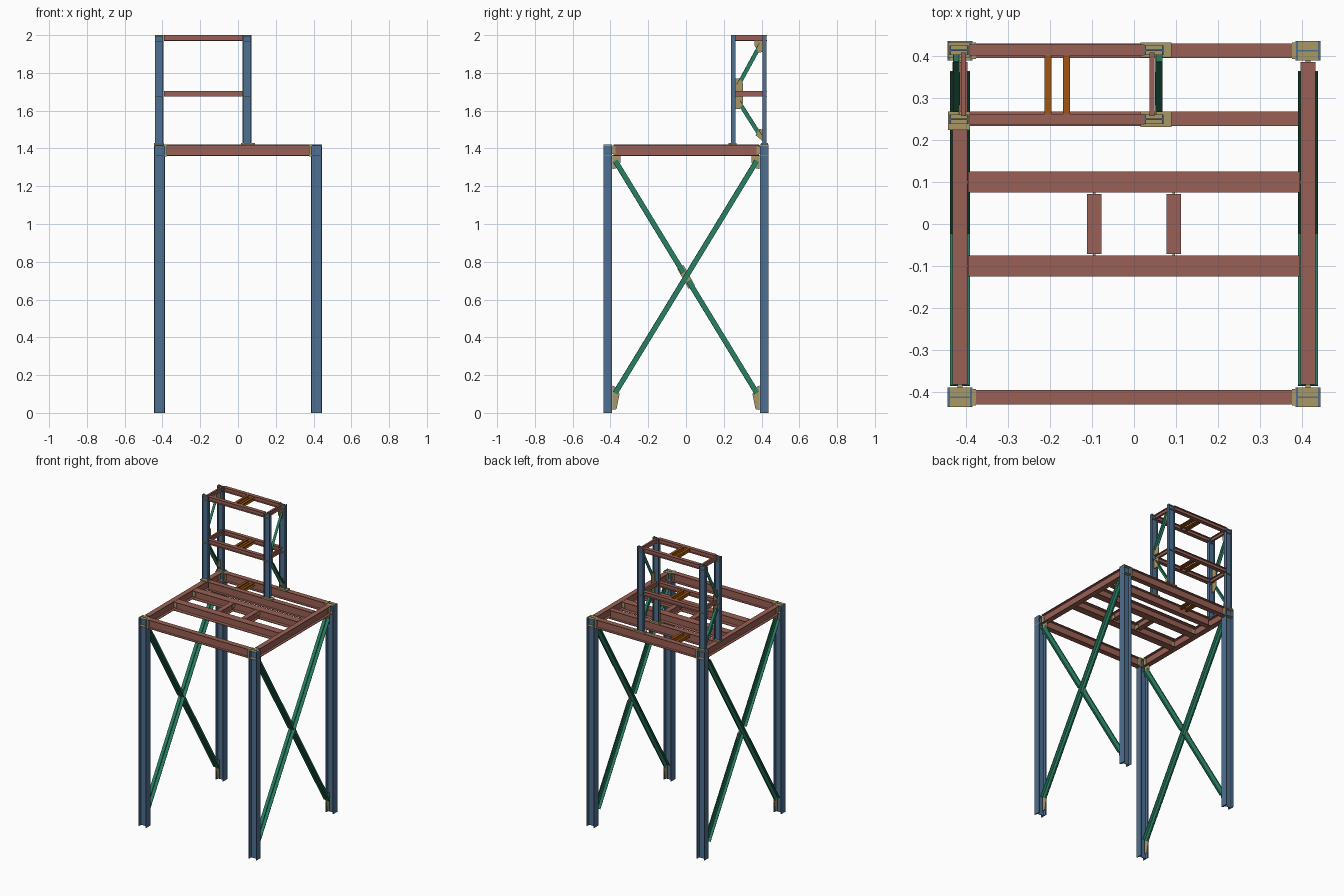
import bpy
import bmesh
from mathutils import Vector

if "Cube" in bpy.data.objects:
    bpy.data.objects.remove(bpy.data.objects["Cube"])


def mat(name, rgb):
    """Material from a display colour, stored as linear."""
    m = bpy.data.materials.new(name)
    m.diffuse_color = (*[((c + 0.055) / 1.055) ** 2.4 for c in rgb], 1)
    m.use_nodes = True
    m.node_tree.nodes["Principled BSDF"].inputs["Base Color"].default_value = m.diffuse_color
    return m


BLUE = mat("column_blue", (0.31, 0.44, 0.57))
RED = mat("beam_red", (0.60, 0.375, 0.33))
GREEN = mat("brace_green", (0.16, 0.50, 0.39))
KHAKI = mat("plate_khaki", (0.66, 0.60, 0.40))
ORANGE = mat("joist_orange", (0.62, 0.33, 0.06))


def i_prof(w, d, tf=0.004, tw=0.003):
    a, b, t, f = w / 2, d / 2, tw / 2, d / 2 - tf
    return [(-a, -b), (a, -b), (a, -f), (t, -f), (t, f), (a, f),
            (a, b), (-a, b), (-a, f), (-t, f), (-t, -f), (-a, -f)]


def c_prof(w, d, t=0.003):
    a, b = w / 2, d / 2
    return [(-a, -b), (a, -b), (a, -b + t), (-a + t, -b + t),
            (-a + t, b - t), (a, b - t), (a, b), (-a, b)]


def l_prof(w, d, t=0.003):
    a, b = w / 2, d / 2
    return [(-a, -b), (a, -b), (a, -b + t), (-a + t, -b + t), (-a + t, b), (-a, b)]


def sweep(name, prof, p, q, up, m):
    """Extrude a profile from p to q; profile height follows up."""
    p, q, up = Vector(p), Vector(q), Vector(up)
    axis = (q - p).normalized()
    side = axis.cross(up).normalized()
    up = side.cross(axis)
    n = len(prof)
    bm = bmesh.new()
    ends = [[bm.verts.new(o + side * u + up * v) for u, v in prof] for o in (p, q)]
    bm.faces.new(ends[0])
    bm.faces.new(ends[1][::-1])
    for i in range(n):
        j = (i + 1) % n
        bm.faces.new((ends[0][i], ends[1][i], ends[1][j], ends[0][j]))
    bmesh.ops.recalc_face_normals(bm, faces=bm.faces)
    me = bpy.data.meshes.new(name)
    bm.to_mesh(me)
    bm.free()
    me.materials.append(m)
    ob = bpy.data.objects.new(name, me)
    bpy.context.collection.objects.link(ob)
    return ob


X, Y, Z = (1, 0, 0), (0, 1, 0), (0, 0, 1)


def box(name, lo, hi, m=KHAKI):
    a, b = (hi[0] - lo[0]) / 2, (hi[1] - lo[1]) / 2
    x, y = (hi[0] + lo[0]) / 2, (hi[1] + lo[1]) / 2
    return sweep(name, [(-a, -b), (a, -b), (a, b), (-a, b)], (x, y, lo[2]), (x, y, hi[2]), Y, m)


def gusset(name, x, yz, t=0.004):
    """Flat plate in the yz plane."""
    return sweep(name, [(-y, z) for y, z in yz], (x - t / 2, 0, 0), (x + t / 2, 0, 0), Z, KHAKI)


CX, CY, TOP, BZ = 0.4155, 0.4135, 1.42, 1.39

# Main columns with stiffeners and beam clips
for sx in (-1, 1):
    for sy in (-1, 1):
        x, y = sx * CX, sy * CY
        sweep("main_column", i_prof(0.046, 0.058, 0.005, 0.004), (x, y, 0), (x, y, TOP), X, BLUE)
        for z in (1.362, 1.414):
            box("column_stiffener", (x - 0.0295, y - 0.0235, z), (x + 0.0295, y + 0.0235, z + 0.004))
        e = sx * 0.382
        box("beam_end_plate", (e - 0.005, y - 0.02, 1.358), (e + 0.005, y + 0.02, TOP))
        box("side_beam_clip", (x - 0.006, sy * 0.385 - 0.012, 1.37), (x + 0.006, sy * 0.385 + 0.012, 1.41))

# Platform beams: perimeter, inner and short trimmers
for s in (-1, 1):
    sweep("platform_long_beam", i_prof(0.035, 0.06), (-0.38, s * CY, BZ), (0.38, s * CY, BZ), Z, RED)
    sweep("platform_side_beam", i_prof(0.035, 0.06), (s * CX, -0.383, BZ), (s * CX, 0.387, BZ), Z, RED)
    sweep("platform_inner_beam", i_prof(0.05, 0.06), (-0.396, s * 0.1, BZ), (0.396, s * 0.1, BZ), Z, RED)
    sweep("platform_trimmer", i_prof(0.035, 0.05), (s * 0.095, -0.072, 1.395), (s * 0.095, 0.072, 1.395), Z, RED)
    for t in (-1, 1):
        box("inner_beam_clip", (s * 0.4 - 0.01, t * 0.1 - 0.004, 1.37), (s * 0.4 + 0.01, t * 0.1 + 0.004, 1.41))
        box("trimmer_clip", (s * 0.095 - 0.003, t * 0.085 - 0.015, 1.38), (s * 0.095 + 0.003, t * 0.085 + 0.015, 1.41))
sweep("tower_support_beam", i_prof(0.035, 0.06), (-0.396, 0.251, BZ), (0.393, 0.251, BZ), Z, RED)

# Crossed double-angle braces on both sides, one run split at the centre plate
for s in (-1, 1):
    x = s * CX
    for o in (-1, 1):
        # leg against the plate, other leg standing outward
        ang = [(u, -o * v) for u, v in l_prof(0.028, 0.022)]
        ang = [(u, -v) for u, v in ang]

        def at(k, d):
            return (x + o * 0.013, k * 0.375 * d, 0.72 + 0.615 * d)
        sweep("side_brace", ang, at(1, -1), at(1, 1), X, GREEN)
        sweep("side_brace_upper", ang, at(-1, 0.035), at(-1, 1), X, GREEN)
        sweep("side_brace_lower", ang, at(-1, -1), at(-1, -0.035), X, GREEN)
    gusset("brace_centre_plate", x, [(-0.046, 0.763), (-0.013, 0.783), (0.046, 0.677), (0.013, 0.657)])
    for k in (-1, 1):
        gusset("brace_foot_plate", x, [(k * y, z) for y, z in
               ((0.39, 0.015), (0.39, 0.145), (0.378, 0.14), (0.352, 0.10), (0.368, 0.02))])
        gusset("brace_head_plate", x, [(k * y, z) for y, z in
               ((0.39, 1.365), (0.39, 1.29), (0.37, 1.295), (0.346, 1.325), (0.346, 1.365))])

# Tower columns on base plates
TX, TY = (-0.4175, 0.048), (0.250, 0.415)
for x in TX:
    for y in TY:
        sweep("tower_column", i_prof(0.022, 0.046, 0.004, 0.003), (x, y, 1.426), (x, y, 2.0), X, BLUE)
        wide = 0.026 if x < 0 else 0.037
        deep = 0.026 if x < 0 and y < 0.3 else 0.018
        px = x if x < 0 else x + 0.004
        box("tower_base_plate", (px - wide, y - deep, 1.42), (px + wide, y + 0.018, 1.428))
        for z in (1.672, 1.967, 1.993):
            box("tower_stiffener", (x - 0.019, y - 0.011, z), (x + 0.019, y + 0.011, z + 0.003))

# Tower beams at two levels
for z in (1.69, 1.985):
    for y in TY:
        sweep("tower_long_beam", i_prof(0.026, 0.03, 0.003), (-0.393, y, z), (0.025, y, z), Z, RED)
    for x in (-0.407, 0.043):
        sweep("tower_side_beam", c_prof(0.013, 0.03), (x, TY[0] + 0.008, z), (x, TY[1] - 0.006, z), Z, RED)

# Small joists at platform and tower levels
for z in (1.405, 1.693, 1.988):
    for x in (-0.205, -0.161):
        sweep("joist", c_prof(0.017, 0.022), (x, 0.263, z), (x, 0.402, z), Z, ORANGE)

# Tower side braces and plates
for x, s in ((-0.424, -1), (0.059, 1)):
    ang = l_prof(0.022, 0.017)
    sweep("tower_brace_upper", ang, (x, 0.277, 1.735), (x, 0.396, 1.953), X, GREEN)
    sweep("tower_brace_lower", ang, (x, 0.277, 1.65), (x, 0.396, 1.463), X, GREEN)
    g = x - s * 0.007
    gusset("tower_mid_plate_upper", g, [(0.26, 1.705), (0.302, 1.705), (0.302, 1.745), (0.285, 1.77), (0.26, 1.77)])
    gusset("tower_mid_plate_lower", g, [(0.26, 1.675), (0.302, 1.675), (0.302, 1.64), (0.285, 1.61), (0.26, 1.61)])
    gusset("tower_top_plate", g, [(0.405, 1.97), (0.405, 1.91), (0.385, 1.908), (0.362, 1.945), (0.362, 1.97)])
    gusset("tower_foot_plate", g, [(0.405, 1.44), (0.405, 1.50), (0.388, 1.503), (0.368, 1.47)])
